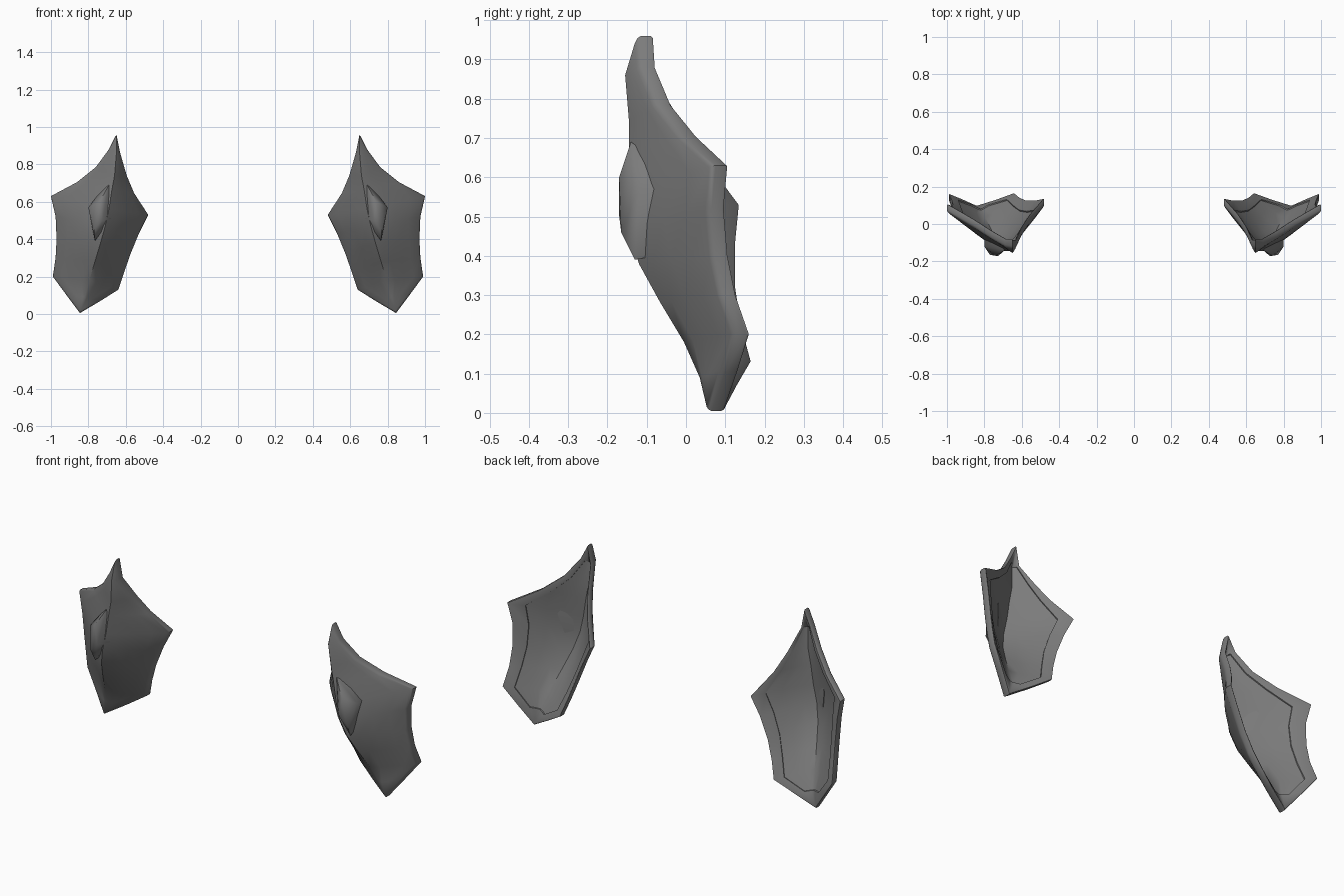
import bpy
import bmesh
from math import radians
from mathutils import Vector

cube = bpy.data.objects.get("Cube")
if cube:
    bpy.data.objects.remove(cube, do_unlink=True)

THICKNESS = 0.045
RIM_BEVEL = 0.01

grey = bpy.data.materials.new("dark grey")
grey.use_nodes = True
colour = (0.2, 0.2, 0.2, 1)
grey.diffuse_color = colour
grey.node_tree.nodes["Principled BSDF"].inputs["Base Color"].default_value = colour


def finish(bm, name, angle):
    """Turn a bmesh into a smooth shaded object mirrored across x."""
    bmesh.ops.recalc_face_normals(bm, faces=bm.faces)
    mesh = bpy.data.meshes.new(name)
    bm.to_mesh(mesh)
    bm.free()
    mesh.materials.append(grey)
    obj = bpy.data.objects.new(name, mesh)
    bpy.context.collection.objects.link(obj)
    bpy.ops.object.select_all(action="DESELECT")
    obj.select_set(True)
    bpy.context.view_layer.objects.active = obj
    bpy.ops.object.shade_smooth_by_angle(angle=radians(angle))
    mirror = obj.modifiers.new("other side", "MIRROR")
    mirror.use_mirror_merge = False
    return obj


def section(outer, ridge, inner, limit):
    """Points across the plate; limit is where the back panel begins."""
    steps = (1, limit, limit * 0.65, limit * 0.3)
    points = []
    for edge, order in ((outer, steps), (inner, (0,) + steps[::-1])):
        for t in order:
            p = Vector(ridge).lerp(Vector(edge), t)
            # round the ridge a little
            p.y = ridge[1] + (edge[1] - ridge[1]) * t ** 1.15
            points.append(p)
    return points


# Sections from the top tip to the bottom point: outer edge, ridge, inner edge
TIP = (0.65, -0.125, 0.96)
POINT = (0.845, 0.055, 0.005)
sections = [
    (TIP, TIP, TIP, 0.5),
    ((0.69, -0.12, 0.88), (0.65, -0.155, 0.86), (0.63, -0.125, 0.86), 0.5),
    ((0.76, -0.08, 0.785), (0.66, -0.145, 0.74), (0.595, -0.05, 0.74), 0.72),
    ((0.86, -0.015, 0.705), (0.675, -0.145, 0.66), (0.555, 0.01, 0.645), 0.76),
    ((1.0, 0.065, 0.63), (0.69, -0.145, 0.56), (0.48, 0.095, 0.53), 0.76),
    ((0.975, 0.055, 0.52), (0.71, -0.145, 0.47), (0.53, 0.085, 0.43), 0.76),
    ((0.97, 0.065, 0.4), (0.735, -0.12, 0.38), (0.575, 0.085, 0.32), 0.76),
    ((0.975, 0.085, 0.3), (0.765, -0.065, 0.28), (0.61, 0.1, 0.22), 0.76),
    ((0.99, 0.12, 0.2), (0.795, -0.005, 0.18), (0.64, 0.125, 0.13), 0.74),
    ((0.92, 0.09, 0.105), (0.82, 0.035, 0.09), (0.735, 0.09, 0.07), 0.45),
    (POINT, POINT, POINT, 0.45),
]

# Front surface of the plate
bm = bmesh.new()
panel = bm.faces.layers.int.new("panel")
rows = [[bm.verts.new(p) for p in section(*s)] for s in sections]
last = len(rows) - 2
for i, (upper, lower) in enumerate(zip(rows, rows[1:])):
    columns = len(upper) - 1
    for j in range(columns):
        face = bm.faces.new((upper[j], upper[j + 1], lower[j + 1], lower[j]))
        face[panel] = int(0 < i < last and 0 < j < columns - 1)
bmesh.ops.remove_doubles(bm, verts=bm.verts, dist=0.0001)

# Back surface and rim
front = set(bm.faces)
result = bmesh.ops.extrude_face_region(bm, geom=list(front), use_keep_orig=True)
moved = [v for v in result["geom"] if isinstance(v, bmesh.types.BMVert)]
back = {f for f in result["geom"] if isinstance(f, bmesh.types.BMFace)}
bmesh.ops.translate(bm, verts=moved, vec=(0, THICKNESS, 0))
bmesh.ops.recalc_face_normals(bm, faces=bm.faces)
sides = set(bm.faces) - front - back
rim = [e for e in bm.edges if sum(f in sides for f in e.link_faces) == 1]

# Shallow recessed panel in the back
recess = [f for f in back if f[panel]]
bmesh.ops.inset_region(bm, faces=recess, thickness=0.003, depth=-0.006)

# Rounded rim
bmesh.ops.bevel(bm, geom=rim, offset=RIM_BEVEL, segments=2, profile=0.5,
                affect="EDGES", clamp_overlap=False)
finish(bm, "curved_plates", 50)

# Raised wedge on the front ridge
wedge = [
    (0.69, -0.14, 0.69), (0.74, -0.17, 0.60), (0.80, -0.12, 0.57),
    (0.80, -0.04, 0.57), (0.77, -0.165, 0.46), (0.765, -0.13, 0.39),
    (0.76, -0.08, 0.40), (0.68, -0.125, 0.51), (0.725, -0.17, 0.50),
    (0.73, -0.10, 0.66),
]
bm = bmesh.new()
for p in wedge:
    bm.verts.new(p)
bmesh.ops.convex_hull(bm, input=bm.verts)
finish(bm, "front_wedges", 50)
